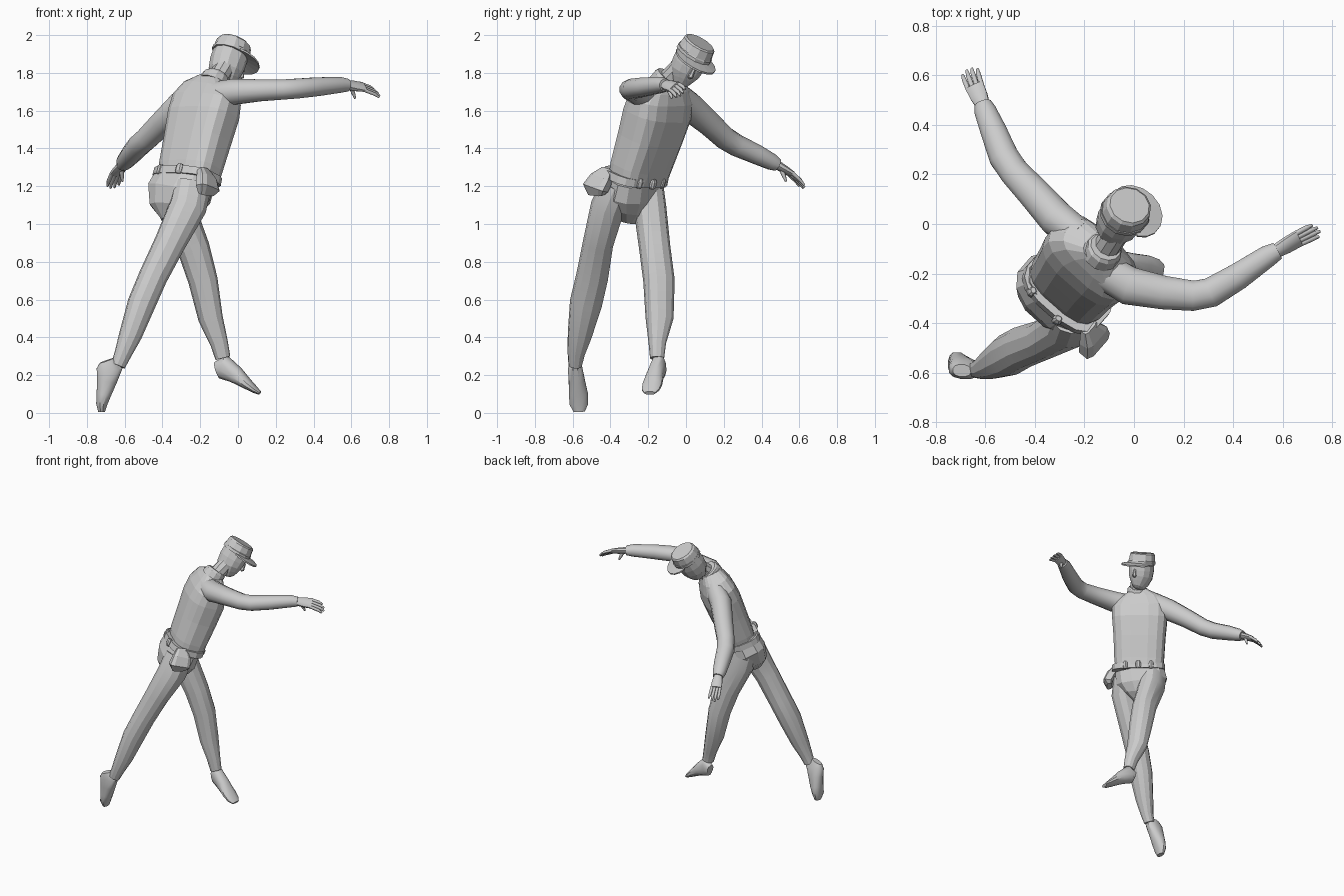
import bpy, bmesh, math
from mathutils import Vector as V

FWD = V((.66, .75, -.2)).normalized()      # body facing direction
UP = V((.22, .24, .94)).normalized()
SIDE = FWD.cross(UP).normalized()          # figure's right
FWD = UP.cross(SIDE)


def finish(name, bm, smooth=0):
    bmesh.ops.recalc_face_normals(bm, faces=bm.faces)
    me = bpy.data.meshes.new(name)
    bm.to_mesh(me)
    bm.free()
    ob = bpy.data.objects.new(name, me)
    bpy.context.collection.objects.link(ob)
    if smooth:
        bpy.ops.object.select_all(action='DESELECT')
        ob.select_set(True)
        bpy.context.view_layer.objects.active = ob
        bpy.ops.object.shade_smooth_by_angle(angle=math.radians(smooth))
    return ob


def loft(name, tubes, ref, n=10, p=2.0, smooth=0):
    """Skin tubes of rings (x, y, z, half width, half depth along ref)."""
    bm = bmesh.new()
    for rings in tubes:
        pts = [V(r[:3]) for r in rings]
        rows = []
        for i, r in enumerate(rings):
            t = (pts[min(i + 1, len(pts) - 1)] - pts[max(i - 1, 0)]).normalized()
            s = V(ref).cross(t).normalized()
            f = t.cross(s)
            row = []
            for k in range(n):
                ang = 2 * math.pi * (k + .5) / n
                c, d = math.cos(ang), math.sin(ang)
                c = math.copysign(abs(c) ** (2 / p), c)
                d = math.copysign(abs(d) ** (2 / p), d)
                row.append(bm.verts.new(pts[i] + s * c * r[3] + f * d * r[4]))
            rows.append(row)
        for a, b in zip(rows, rows[1:]):
            for k in range(n):
                bm.faces.new((a[k], a[(k + 1) % n], b[(k + 1) % n], b[k]))
        bm.faces.new(rows[0])
        bm.faces.new(rows[-1])
    return finish(name, bm, smooth)


def along(base, axis, fwd, levels):
    """Rings at (height, forward shift, half width, half depth) on an axis."""
    return [(*(V(base) + axis * h + fwd * s), a, b) for h, s, a, b in levels]


# Torso, hips
loft("jacket", [[(-.262, -.255, 1.24, .172, .11), (-.25, -.24, 1.3, .18, .115),
                 (-.213, -.192, 1.45, .188, .125), (-.182, -.153, 1.58, .2, .13),
                 (-.165, -.133, 1.66, .2, .115), (-.147, -.12, 1.72, .158, .09),
                 (-.13, -.11, 1.765, .075, .065)]], FWD, 16, 3)
loft("hips", [[(-.272, -.268, 1.25, .178, .115), (-.312, -.287, 1.16, .187, .13),
               (-.335, -.305, 1.08, .14, .11), (-.345, -.32, 1.015, .055, .06)]], FWD, 12, 2.6)

# Belt with pouches and buckle
BELT = V((-.268, -.268, 1.25))
loft("belt", [along(BELT, UP, FWD, [(-.02, 0, .192, .128), (.022, 0, .19, .126)])], FWD, 16, 3)
for i, deg in enumerate((60, 90, 120, 235, 285)):
    a = math.radians(deg)
    out = (SIDE * math.cos(a) + FWD * math.sin(a)).normalized()
    c = BELT + SIDE * .182 * math.cos(a) + FWD * .13 * math.sin(a)
    loft("belt_pouch_%d" % i, [along(c, UP, out, [(-.024, 0, .012, .01), (-.012, 0, .02, .018),
                                                 (.015, 0, .02, .018), (.03, 0, .012, .01)])],
         out, 8, 2.5)
loft("holster", [[(-.185, -.415, 1.285, .035, .022), (-.165, -.45, 1.235, .065, .035),
                  (-.16, -.48, 1.19, .075, .035), (-.17, -.475, 1.155, .05, .02)]], SIDE, 8, 4)

# Legs
loft("right_leg", [[(-.24, -.365, 1.2, .085, .1), (-.265, -.415, 1.09, .09, .1),
                    (-.36, -.465, .9, .08, .083), (-.45, -.497, .72, .085, .076),
                    (-.51, -.53, .58, .086, .074), (-.57, -.563, .41, .064, .06),
                    (-.61, -.582, .31, .045, .045), (-.635, -.587, .25, .035, .038)]],
     (1, .2, 0), 12, 2.2, 25)
loft("left_leg", [[(-.35, -.2, 1.19, .08, .1), (-.325, -.19, 1.08, .085, .1),
                   (-.235, -.165, .87, .082, .086), (-.185, -.143, .7, .083, .077),
                   (-.145, -.14, .5, .074, .064), (-.1, -.152, .37, .046, .047),
                   (-.08, -.153, .29, .037, .04)]], (1, .2, 0), 12, 2.2, 25)

# Feet
loft("right_foot", [[(-.695, -.592, .277, .025, .04), (-.68, -.587, .235, .04, .07),
                     (-.695, -.578, .17, .044, .055), (-.71, -.57, .1, .052, .04),
                     (-.722, -.567, .045, .05, .03), (-.722, -.565, .005, .03, .018)]],
     (1, 0, 0), 12, 2.3, 35)
loft("left_foot", [[(-.115, -.13, .235, .025, .035), (-.08, -.142, .245, .04, .066),
                    (-.01, -.163, .2, .046, .046), (.05, -.178, .152, .053, .028),
                    (.09, -.188, .122, .048, .018), (.115, -.192, .105, .03, .01)]],
     (0, 0, 1), 12, 2.3, 35)

# Sleeves
loft("right_sleeve", [[(-.12, -.19, 1.685, .075, .07), (-.02, -.25, 1.7, .08, .07),
                       (.12, -.277, 1.708, .07, .06), (.24, -.29, 1.712, .063, .055),
                       (.31, -.277, 1.717, .062, .054), (.42, -.212, 1.727, .056, .051),
                       (.54, -.13, 1.737, .046, .043), (.58, -.108, 1.735, .037, .034)]],
     (0, 0, 1), 12, 2.1, 40)
loft("left_sleeve", [[(-.21, -.05, 1.675, .065, .08), (-.31, .02, 1.62, .075, .078),
                      (-.4, .12, 1.535, .068, .067), (-.48, .205, 1.455, .062, .061),
                      (-.525, .27, 1.415, .062, .058), (-.565, .37, 1.37, .055, .053),
                      (-.6, .455, 1.328, .046, .044), (-.61, .485, 1.312, .036, .034)]],
     (0, 0, 1), 12, 2.1, 40)


def hand(name, wrist, knuckle, tip, across, thumb):
    """Palm, four curved fingers and a thumb."""
    w, k, t = V(wrist), V(knuckle), V(tip)
    d = (k - w).normalized()
    s = V(across)
    s = (s - d * s.dot(d)).normalized()
    flat = d.cross(s)
    loft(name + "_palm", [[(*w, .028, .025), (*w.lerp(k, .5), .037, .021), (*k, .04, .015)]],
         flat, 10, 2.3, 40)
    mid = k.lerp(t, .5) + d * .012
    fingers = []
    for i, length in enumerate((.85, 1, .97, .8)):
        o = s * .019 * (i - 1.5)
        fingers.append([(*(k - d * .01 + o), .011, .011),
                        (*(k.lerp(mid, length) + o * 1.1), .0105, .01),
                        (*(k.lerp(t, length) + o * 1.15), .006, .006)])
    b, e = w.lerp(k, .3), V(thumb)
    fingers.append([(*b, .014, .014), (*b.lerp(e, .6), .012, .011), (*e, .006, .006)])
    loft(name + "_fingers", fingers, flat, 6, 2, 65)


hand("right_hand", (.565, -.115, 1.737), (.667, -.057, 1.725), (.747, -.022, 1.685),
     (-.3, .6, .5), (.62, -.075, 1.665))
hand("left_hand", (-.608, .475, 1.318), (-.645, .558, 1.265), (-.665, .625, 1.19),
     (1, .35, .1), (-.612, .53, 1.225))

# Neck and collar
loft("neck", [[(-.13, -.125, 1.73, .055, .055), (-.07, -.03, 1.83, .055, .055)]], FWD)
loft("collar", [[(-.135, -.122, 1.74, .08, .08), (-.118, -.1, 1.775, .074, .074),
                 (-.114, -.093, 1.785, .064, .064)]], FWD, 12)

# Head frame
HF = V((.85, .25, -.45)).normalized()
HS = HF.cross(V((.25, .45, .86))).normalized()
HU = HS.cross(HF)
CAP = V((-.037, .044, 1.903))
loft("head", [along(CAP, HU, HF, [(.02, 0, .088, .095), (-.06, 0, .088, .096),
                                  (-.11, .004, .082, .09), (-.15, .016, .062, .074),
                                  (-.18, .03, .04, .048), (-.19, .034, .02, .025)])], HF, 12, 2.2)
loft("nose", [along(CAP, HU, HF, [(-.05, .09, .009, .01), (-.095, .096, .014, .018),
                                  (-.103, .09, .011, .012)])], HF, 6)

# Cap and brim
loft("cap", [along(CAP, HU, HF, [(-.01, 0, .1, .105), (.01, 0, .1, .105), (.012, 0, .096, .101),
                                 (.058, -.002, .09, .095), (.068, -.002, .08, .085)])], HF, 12)
bm = bmesh.new()
rows = []
for k in range(11):
    th = math.radians(-85 + 17 * k)
    row = []
    for r, h in ((.095, 0), (.103 + .068 * math.cos(th), -.015 * math.cos(th))):
        for z in (-.014, -.004):
            row.append(bm.verts.new(CAP + HF * r * math.cos(th) + HS * r * math.sin(th) + HU * (h + z)))
    rows.append([row[0], row[1], row[3], row[2]])
for a, b in zip(rows, rows[1:]):
    for j in range(4):
        bm.faces.new((a[j], a[(j + 1) % 4], b[(j + 1) % 4], b[j]))
bm.faces.new(rows[0])
bm.faces.new(rows[-1])
finish("cap_brim", bm)
